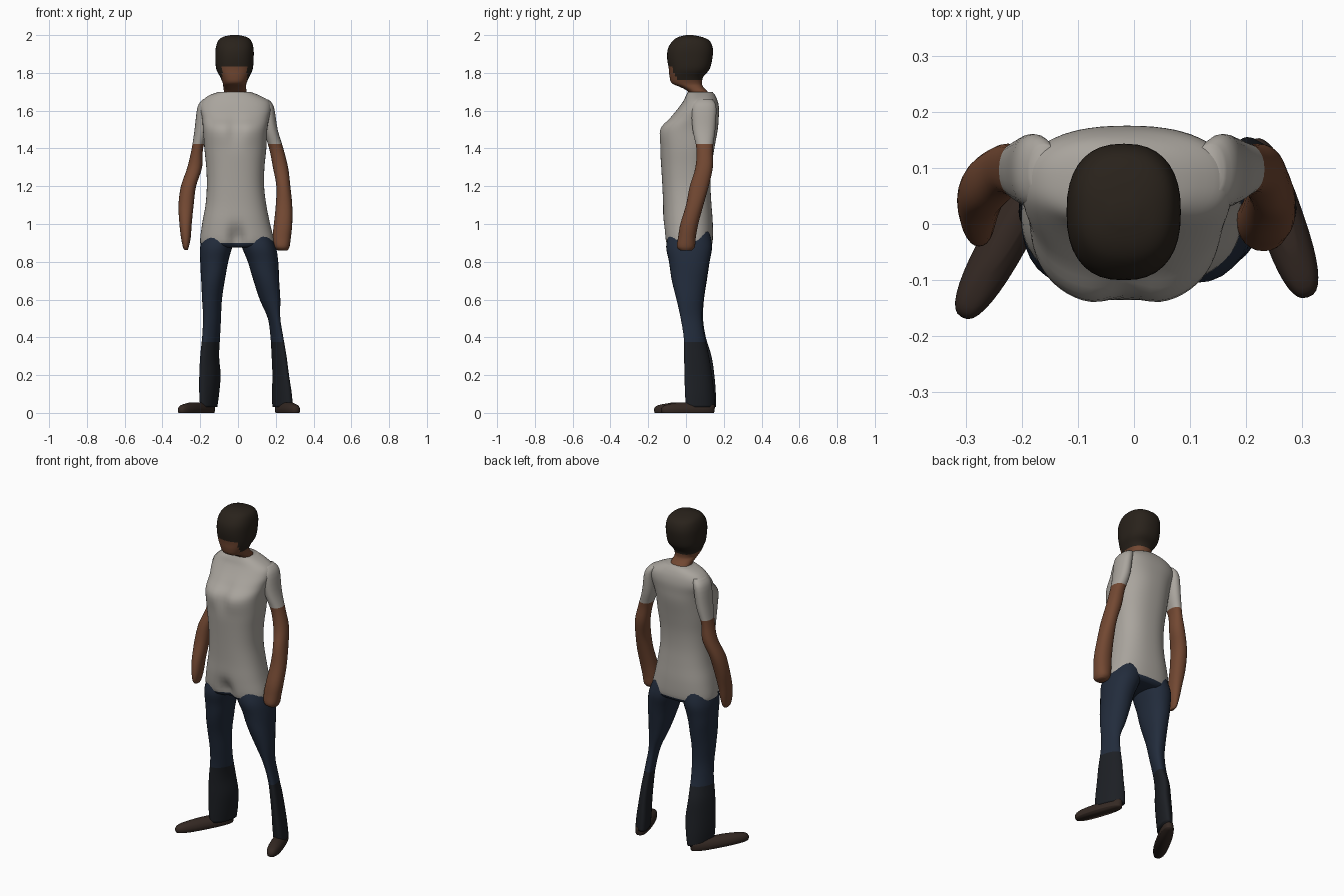
import bpy, bmesh, math


def material(name, rgb):
    m = bpy.data.materials.new(name)
    m.diffuse_color = (*rgb, 1)
    return m


SHIRT = material("shirt_cloth", (0.40, 0.375, 0.34))
JEANS = material("denim", (0.016, 0.025, 0.045))
CUFF = material("dark_denim", (0.012, 0.014, 0.018))
SKIN = material("skin", (0.17, 0.065, 0.032))
HAIR = material("hair", (0.022, 0.016, 0.011))
SHOE = material("leather", (0.035, 0.022, 0.017))


def smooth_rows(rows, steps=4):
    """Catmull-Rom interpolation between cross-section rows."""
    out = []
    for i in range(len(rows) - 1):
        a, b = rows[max(i - 1, 0)], rows[i]
        c, d = rows[i + 1], rows[min(i + 2, len(rows) - 1)]
        for s in range(steps):
            t = s / steps
            out.append([0.5 * (2 * q + (r - p) * t + (2 * p - 5 * q + 4 * r - w) * t * t
                               + (3 * q - p - 3 * r + w) * t ** 3)
                        for p, q, r, w in zip(a, b, c, d)])
    return out + [list(rows[-1])]


def loft(name, rows, mats, pick=lambda c: 0, power=2.2, tilt=lambda z: 0,
         cleft=lambda z: 0, sides=36, loc=(0, 0, 0), yaw=0):
    """Skin rows of (z, x0, x1, y0, y1); pick chooses a material by face centre."""
    bm = bmesh.new()
    rings = []
    for z, x0, x1, y0, y1 in smooth_rows(rows):
        cx, cy, rx, ry = (x0 + x1) / 2, (y0 + y1) / 2, (x1 - x0) / 2, (y1 - y0) / 2
        ring = []
        for k in range(sides):
            t = 2 * math.pi * k / sides
            c, s = math.cos(t + tilt(z)), math.sin(t)
            dx = rx * math.copysign(abs(c) ** (2 / power), c)
            dy = ry * math.copysign(abs(s) ** (2 / power), s)
            if s < 0:
                dy += cleft(z) * math.exp(-(dx / 0.04) ** 2)
            ring.append(bm.verts.new((cx + dx, cy + dy, z)))
        rings.append(ring)
    for a, b in zip(rings, rings[1:]):
        for k in range(sides):
            n = (k + 1) % sides
            bm.faces.new((a[k], a[n], b[n], b[k]))
    bm.faces.new(rings[0])
    bm.faces.new(rings[-1])
    bmesh.ops.recalc_face_normals(bm, faces=bm.faces)
    for f in bm.faces:
        f.smooth = True
        f.material_index = pick(f.calc_center_median())
    me = bpy.data.meshes.new(name)
    bm.to_mesh(me)
    bm.free()
    for m in mats:
        me.materials.append(m)
    ob = bpy.data.objects.new(name, me)
    ob.location, ob.rotation_euler.z = loc, yaw
    bpy.context.collection.objects.link(ob)
    return ob


def bump(z, mid, width):
    return math.exp(-((z - mid) / width) ** 2)


# Head, neck and hair cap
loft("head", [
    (1.66, -.08, .045, .03, .14), (1.70, -.075, .045, .012, .115),
    (1.725, -.078, .043, -.03, .092), (1.745, -.08, .045, -.075, .085),
    (1.78, -.095, .06, -.087, .092), (1.82, -.115, .078, -.091, .125),
    (1.88, -.12, .083, -.10, .14), (1.93, -.118, .082, -.095, .142),
    (1.97, -.105, .07, -.07, .125), (1.99, -.08, .045, -.04, .085),
    (2.0, -.04, .005, 0, .035)],
    [SKIN, HAIR],
    lambda c: 0 if c.z < 1.765 or (c.z < 1.84 and c.y < 0 and abs(c.x + .018) < .065) else 1,
    power=2.4)

# Shirt body: chest swelling, waist, hem over the hips
loft("shirt", [
    (.875, -.17, .16, -.08, .12), (.90, -.2, .192, -.11, .14),
    (1.0, -.19, .17, -.12, .142), (1.1, -.172, .15, -.121, .135),
    (1.2, -.165, .138, -.125, .13), (1.3, -.168, .14, -.131, .135),
    (1.4, -.178, .15, -.138, .15), (1.5, -.185, .155, -.144, .168),
    (1.56, -.19, .165, -.09, .173), (1.61, -.2, .175, -.045, .175),
    (1.65, -.19, .165, -.015, .168), (1.68, -.155, .115, 0, .155),
    (1.70, -.1, .065, .01, .14)],
    [SHIRT, JEANS], lambda c: 1 if c.z < .905 else 0, power=2.4, sides=64,
    cleft=lambda z: .022 * bump(z, 1.5, .07) + .045 * bump(z, .92, .06))

# Arms with short sleeves
sleeve = lambda c: 0 if c.z > 1.42 else 1
loft("left_arm", [
    (1.66, -.185, -.13, .05, .14), (1.62, -.214, -.14, .03, .16),
    (1.5, -.23, -.155, .035, .155), (1.4, -.245, -.185, .05, .142),
    (1.3, -.268, -.19, .05, .142), (1.2, -.302, -.222, .02, .12),
    (1.1, -.315, -.235, 0, .092), (1.0, -.31, -.245, -.03, .065),
    (.93, -.302, -.25, -.04, .05), (.88, -.292, -.26, -.035, .035),
    (.863, -.284, -.266, -.02, .02)], [SHIRT, SKIN], sleeve, sides=24)
loft("right_arm", [
    (1.66, .105, .16, .05, .14), (1.62, .12, .19, .03, .16),
    (1.5, .135, .21, .035, .155), (1.4, .165, .24, .055, .142),
    (1.3, .185, .265, .05, .142), (1.2, .203, .277, .02, .12),
    (1.1, .2, .287, 0, .092), (1.0, .19, .287, -.03, .065),
    (.93, .183, .28, -.042, .052), (.88, .19, .273, -.048, .047),
    (.86, .21, .262, -.03, .03)], [SHIRT, SKIN], sleeve, sides=24)

# Trouser legs, twisted outward towards the feet
denim = lambda c: 0 if c.z > .38 else 1
twist = lambda z: .65 * max(0, min(1, (.75 - z) / .4))
loft("left_leg", [
    (.96, -.18, -.01, -.09, .125), (.88, -.2, -.03, -.105, .138),
    (.8, -.2, -.052, -.09, .125), (.7, -.195, -.07, -.075, .11),
    (.6, -.19, -.085, -.05, .095), (.5, -.185, -.09, -.028, .09),
    (.4, -.19, -.095, -.012, .105), (.3, -.2, -.1, -.01, .135),
    (.2, -.205, -.092, -.008, .15), (.1, -.205, -.1, -.005, .158),
    (.03, -.2, -.11, 0, .158)], [JEANS, CUFF], denim, tilt=lambda z: -twist(z), sides=28)
loft("right_leg", [
    (.96, .0, .17, -.09, .125), (.88, .02, .2, -.105, .138),
    (.8, .052, .213, -.09, .125), (.7, .082, .218, -.075, .108),
    (.6, .115, .224, -.05, .093), (.5, .158, .224, -.028, .085),
    (.4, .172, .24, -.012, .1), (.3, .178, .257, -.01, .122),
    (.2, .182, .27, -.008, .138), (.1, .18, .285, -.005, .15),
    (.03, .182, .29, 0, .155)], [JEANS, CUFF], denim, tilt=twist, sides=28)

# Flat shoes
for name, half, wide, loc, deg in (("left_shoe", .178, .041, (-.22, -.01, 0), -29),
                                   ("right_shoe", .148, .04, (.262, .01, 0), 19)):
    loft(name, [
        (0, -wide * .95, wide * .95, -half * .98, half * .98),
        (.02, -wide, wide, -half, half),
        (.04, -wide * .8, wide * .8, -half * .88, half),
        (.055, -wide * .4, wide * .4, -half * .4, half * .85)],
        [SHOE], power=2.6, loc=loc, yaw=math.radians(deg))
